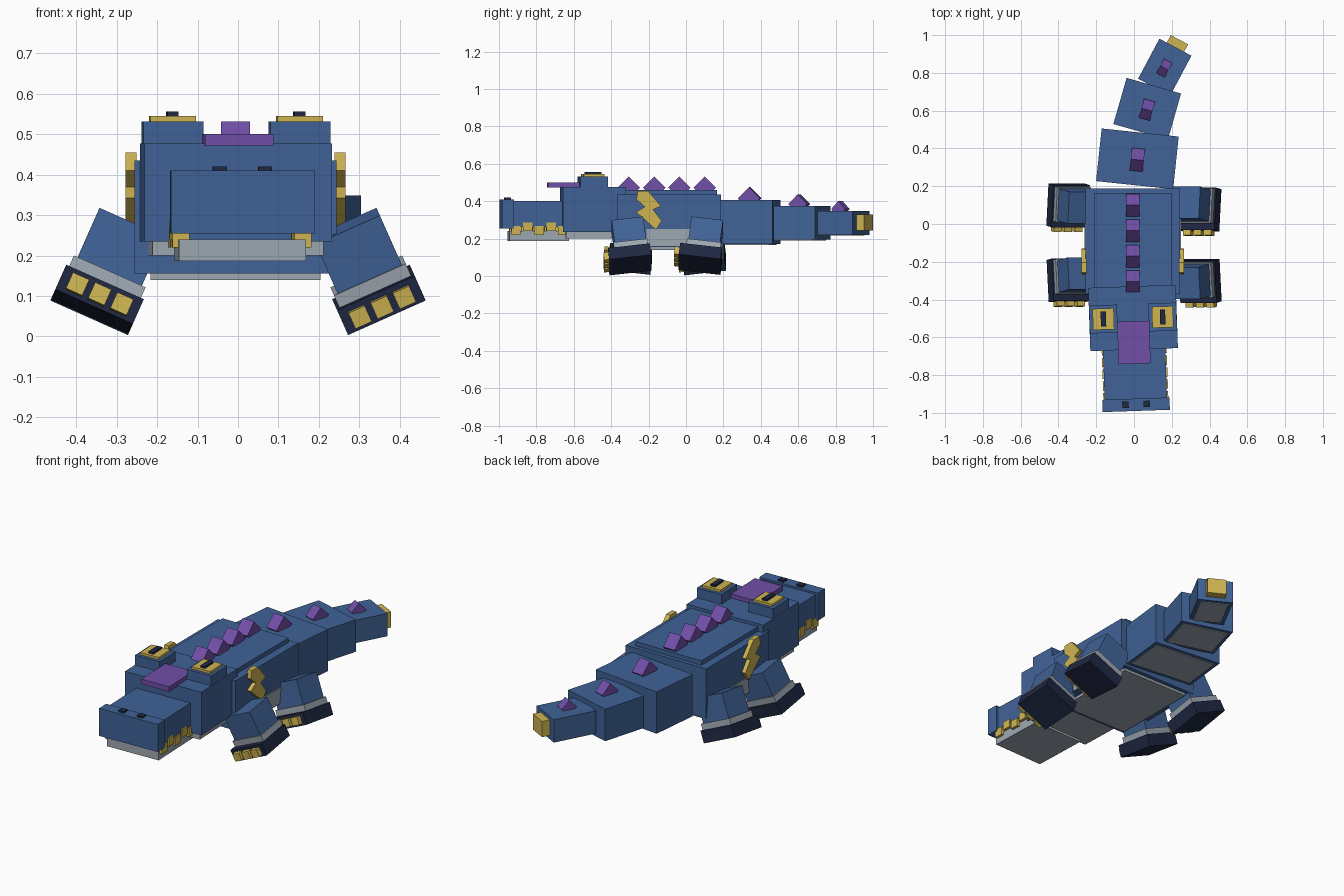
import bpy, bmesh
from math import radians
from mathutils import Matrix, Vector

if "Cube" in bpy.data.objects:
    bpy.data.objects.remove(bpy.data.objects["Cube"], do_unlink=True)


def material(name, rgb):
    m = bpy.data.materials.new(name)
    m.use_nodes = True
    m.diffuse_color = (*rgb, 1)
    m.node_tree.nodes["Principled BSDF"].inputs["Base Color"].default_value = (*rgb, 1)
    return m


blue = material("hide_blue", (0.052, 0.125, 0.31))
grey = material("belly_grey", (0.34, 0.385, 0.44))
navy = material("dark_navy", (0.014, 0.021, 0.055))
yellow = material("claw_yellow", (0.62, 0.46, 0.085))
purple = material("spike_purple", (0.165, 0.077, 0.39))


def finish(name, bm, mat, frame):
    bm.transform(frame)
    bmesh.ops.recalc_face_normals(bm, faces=bm.faces)
    mesh = bpy.data.meshes.new(name)
    bm.to_mesh(mesh)
    bm.free()
    mesh.materials.append(mat)
    obj = bpy.data.objects.new(name, mesh)
    bpy.context.collection.objects.link(obj)
    return obj


def box(name, xs, ys, zs, mat, frame=Matrix()):
    """Box given by its low and high limit on each axis."""
    bm = bmesh.new()
    bmesh.ops.create_cube(bm, size=1)
    for v in bm.verts:
        v.co = Vector([(lo + hi) / 2 + c * (hi - lo)
                       for c, (lo, hi) in zip(v.co, (xs, ys, zs))])
    return finish(name, bm, mat, frame)


def spike(name, y, z, half, width, frame=Matrix()):
    """Cube-like ridge turned on its edge."""
    s = half * 0.707
    turn = Matrix.Translation((0, y, z)) @ Matrix.Rotation(radians(45), 4, 'X')
    box(name, (-width / 2, width / 2), (-s, s), (-s, s), purple, frame @ turn)


def around(r):
    return (-r, r)


# Body with raised back plate and pale belly
body = Matrix.Translation((-0.006, 0, 0))
box("body", around(0.25), (-0.37, 0.187), (0.155, 0.435), blue, body)
box("back_plate", around(0.205), (-0.35, 0.165), (0.43, 0.46), blue, body)
box("belly_plate", around(0.21), (-0.34, 0.165), (0.14, 0.156), grey, body)
for side, s in (("left", 1), ("right", -1)):
    box(side + "_flank", sorted((s * 0.24, s * 0.255)), (-0.21, 0.04), (0.16, 0.25), grey, body)
for i in range(4):
    spike(f"back_spike_{i + 1}", 0.1 - 0.135 * i, 0.472, 0.06, 0.072, body)

# Lightning marks on the flanks
bolt = [(-.257, .455), (-.203, .455), (-.134, .374), (-.176, .355), (-.13, .295),
        (-.16, .247), (-.267, .342), (-.22, .37), (-.265, .41)]
for side, s in (("left", 1), ("right", -1)):
    bm = bmesh.new()
    face = bm.faces.new([bm.verts.new((s * 0.245, y, z)) for y, z in bolt])
    out = bmesh.ops.extrude_face_region(bm, geom=[face])["geom"]
    bmesh.ops.translate(bm, vec=(s * 0.027, 0, 0),
                        verts=[g for g in out if isinstance(g, bmesh.types.BMVert)])
    finish(side + "_bolt", bm, yellow, body)

# Tail segments: x, y, turn, half width, half length, z limits, spike half size
tail = [(0.018, 0.345, -6, 0.205, 0.14, 0.17, 0.405, 0.06),
        (0.07, 0.61, -16, 0.15, 0.127, 0.195, 0.375, 0.052),
        (0.163, 0.83, -28, 0.096, 0.12, 0.22, 0.348, 0.043)]
for i, (x, y, turn, w, l, z0, z1, h) in enumerate(tail, 1):
    f = Matrix.Translation((x, y, 0)) @ Matrix.Rotation(radians(turn), 4, 'Z')
    box(f"tail_{i}", around(w), around(l), (z0, z1), blue, f)
    box(f"tail_underside_{i}", around(w - 0.02), around(l - 0.02), (z0 - 0.004, z0 + 0.01), grey, f)
    spike(f"tail_spike_{i}", -0.005, z1 + 0.01, h, h * 1.15, f)
box("tail_tip", around(0.052), (0.1, 0.165), (0.242, 0.33), yellow, f)

# Head, turned slightly; local y runs from the neck forward (negative)
head = Matrix.Translation((-0.011, -0.33, 0)) @ Matrix.Rotation(radians(2), 4, 'Z')
box("head", around(0.232), (-0.335, 0), (0.235, 0.477), blue, head)
box("snout", around(0.165), (-0.61, -0.33), (0.262, 0.4), blue, head)
box("nose", around(0.178), (-0.66, -0.595), (0.255, 0.41), blue, head)
box("crest_plate", around(0.085), (-0.41, -0.185), (0.472, 0.5), purple, head)
box("jaw_front", around(0.157), (-0.62, -0.3), (0.187, 0.24), grey, head)
box("jaw_back", around(0.212), (-0.32, -0.06), (0.2, 0.237), grey, head)
for side, s in (("left", 1), ("right", -1)):
    eye = head @ Matrix.Translation((s * 0.157, -0.168, 0))
    box(side + "_eye_bump", around(0.074), around(0.074), (0.47, 0.532), blue, eye)
    box(side + "_eye", around(0.056), around(0.056), (0.53, 0.545), yellow, eye)
    box(side + "_pupil", around(0.014), around(0.04), (0.54, 0.556), navy, eye)
    nostril = head @ Matrix.Translation((s * 0.056, -0.625, 0))
    box(side + "_nostril", around(0.017), around(0.017), (0.405, 0.42), navy, nostril)
    for i in range(5):
        z = 0.24 if i % 2 else 0.22
        y = -0.585 + 0.0625 * i
        box(f"{side}_tooth_{i + 1}", sorted((s * 0.13, s * 0.172)),
            (y - 0.025, y + 0.025), (z, z + 0.047), yellow, head)

# Splayed legs in a diagonal walking stance: y of leg centre and toe pitch
legs = [("front_left", 1, -0.285, 7), ("front_right", -1, -0.29, -7),
        ("hind_left", 1, 0.085, -7), ("hind_right", -1, 0.115, 7)]
for name, s, y, pitch in legs:
    f = (Matrix.Translation((s * 0.362, y, 0.06))
         @ Matrix.Rotation(radians(-24 * s), 4, 'Y')
         @ Matrix.Rotation(radians(pitch), 4, 'X'))
    box(name + "_leg", around(0.087), around(0.085), (0.09, 0.235), blue, f)
    box(name + "_cuff", around(0.097), around(0.092), (0.06, 0.1), grey, f)
    box(name + "_foot", around(0.105), (-0.125, 0.1), (0, 0.067), navy, f)
    for i in (-1, 0, 1):
        c = i * 0.06
        box(f"{name}_claw_{i + 2}", (c - 0.022, c + 0.022), (-0.152, -0.11),
            (0.01, 0.053), yellow, f)
